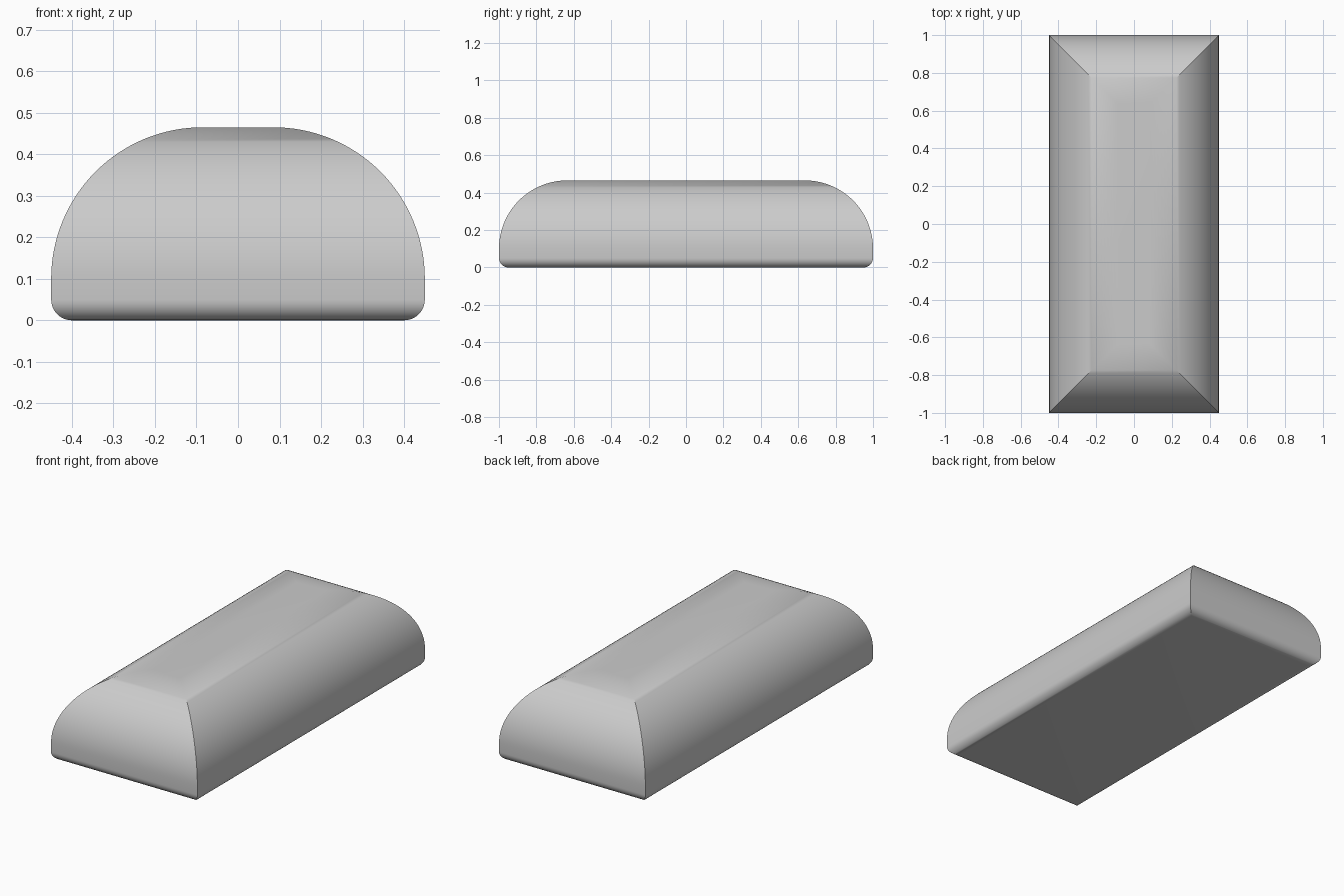
import bpy, bmesh, math

if "Cube" in bpy.data.objects:
    bpy.data.objects.remove(bpy.data.objects["Cube"])

HX, HY, H = 0.45, 1.0, 0.465   # half width, half length, height
R_TOP, R_BOT = 0.365, 0.05     # upper and lower rounding radii
N_TOP, N_BOT = 32, 10

# Edge profile as (inset, z), bottom to top
profile = []
for i in range(N_BOT + 1):
    a = math.pi / 2 * i / N_BOT
    profile.append((R_BOT * (1 - math.sin(a)), R_BOT * (1 - math.cos(a))))
for i in range(N_TOP + 1):
    a = math.pi / 2 * i / N_TOP
    profile.append((R_TOP * (1 - math.cos(a)), H - R_TOP + R_TOP * math.sin(a)))

# Cushion body: stacked rectangles give the mitred corners
bm = bmesh.new()
rings = []
for d, z in profile:
    x, y = HX - d, HY - d
    rings.append([bm.verts.new((sx * x, sy * y, z))
                  for sx, sy in ((-1, -1), (1, -1), (1, 1), (-1, 1))])
for low, high in zip(rings, rings[1:]):
    for k in range(4):
        n = (k + 1) % 4
        bm.faces.new((low[k], low[n], high[n], high[k]))
bm.faces.new(rings[0][::-1])
bm.faces.new(rings[-1])

mesh = bpy.data.meshes.new("rounded_cushion")
bm.to_mesh(mesh)
bm.free()
body = bpy.data.objects.new("rounded_cushion", mesh)
bpy.context.collection.objects.link(body)

# Smooth rounding, crisp mitres
bpy.context.view_layer.objects.active = body
body.select_set(True)
bpy.ops.object.shade_smooth_by_angle(angle=math.radians(30))
